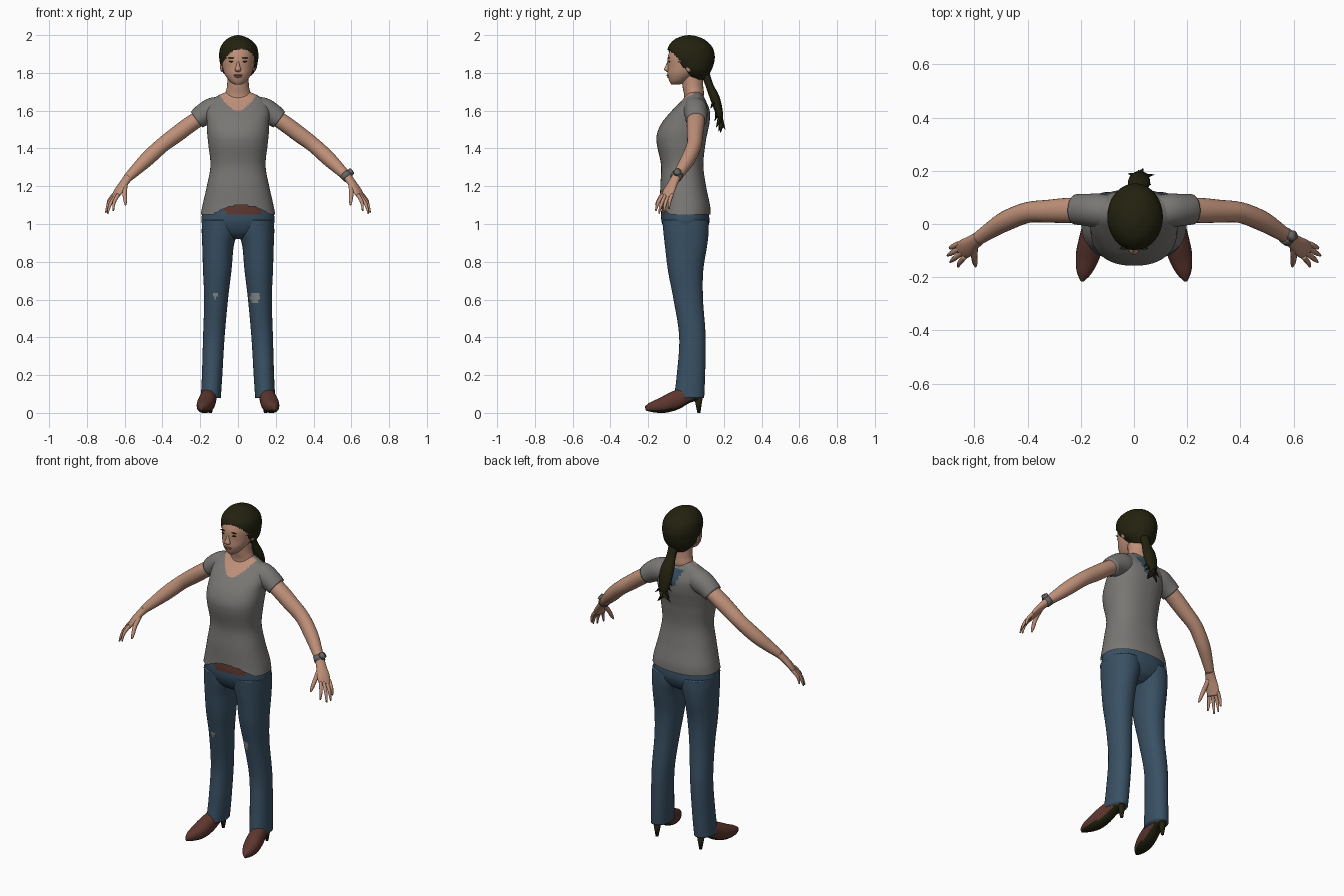
import bpy, bmesh, math, random
from mathutils import Vector, Matrix

random.seed(4)
cube = bpy.data.objects.get("Cube")
if cube:
    bpy.data.objects.remove(cube)


def material(name, rgb):
    m = bpy.data.materials.new(name)
    m.use_nodes = True
    m.diffuse_color = (*rgb, 1)
    m.node_tree.nodes["Principled BSDF"].inputs["Base Color"].default_value = (*rgb, 1)
    return m


SKIN = material("skin", (0.52, 0.28, 0.19))
GREY = material("shirt_grey", (0.19, 0.185, 0.175))
DENIM = material("denim_blue", (0.04, 0.08, 0.125))
LEATHER = material("brown_leather", (0.11, 0.037, 0.028))
HAIR = material("dark_hair", (0.017, 0.016, 0.005))
FRAYED = material("frayed_denim", (0.24, 0.26, 0.27))
LIPS = material("lips", (0.33, 0.13, 0.1))
STEEL = material("watch_grey", (0.13, 0.13, 0.125))


def finish(bm, name, mats, rule=None, drop=None):
    """Colour faces by rule, remove dropped faces and make the object."""
    bmesh.ops.recalc_face_normals(bm, faces=bm.faces)
    bm.normal_update()
    for f in bm.faces:
        f.smooth = True
        if rule:
            f.material_index = rule(f.calc_center_median(), f.normal)
    if drop:
        gone = [f for f in bm.faces if drop(f.calc_center_median())]
        bmesh.ops.delete(bm, geom=gone, context='FACES')
    mesh = bpy.data.meshes.new(name)
    bm.to_mesh(mesh)
    bm.free()
    for m in mats:
        mesh.materials.append(m)
    ob = bpy.data.objects.new(name, mesh)
    bpy.context.collection.objects.link(ob)
    return ob


def resample(pts, steps):
    """Smooth curve through stations of position and two radii."""
    out = []
    for i in range(len(pts) - 1):
        p0, p1, p2, p3 = (pts[max(i - 1, 0)], pts[i], pts[i + 1],
                          pts[min(i + 2, len(pts) - 1)])
        for s in range(steps):
            t = s / steps
            out.append([b + t * ((c - a) + t * ((2 * a - 5 * b + 4 * c - d)
                        + t * (3 * b - a - 3 * c + d))) / 2
                        for a, b, c, d in zip(p0, p1, p2, p3)])
    return out + [list(pts[-1])]


def loft(name, stations, mats, side=1, sides=24, steps=4, along=False, power=2,
         rule=None, drop=None, caps=True):
    """Skin of oval rings, level or square to the path."""
    st = resample([(x * side, y, z, a, b) for x, y, z, a, b in stations], steps)
    bm, rings = bmesh.new(), []
    for i, (x, y, z, a, b) in enumerate(st):
        u, v = Vector((1, 0, 0)), Vector((0, 1, 0))
        if along:
            t = Vector(st[min(i + 1, len(st) - 1)][:3]) - Vector(st[max(i - 1, 0)][:3])
            u = t.cross(Vector((0, 0, 1))).normalized()
            v = u.cross(t).normalized()
        ring = []
        for k in range(sides):
            w = 2 * math.pi * k / sides
            c, s = math.cos(w), math.sin(w)
            p = Vector((x, y, z))
            p += u * max(a, .001) * math.copysign(abs(c) ** (2 / power), c)
            p += v * max(b, .001) * math.copysign(abs(s) ** (2 / power), s)
            p.z = max(p.z, 0)
            ring.append(bm.verts.new(p))
        rings.append(ring)
    for r, q in zip(rings, rings[1:]):
        for k in range(sides):
            n = (k + 1) % sides
            bm.faces.new((r[k], r[n], q[n], q[k]))
    if caps:
        bm.faces.new(rings[0])
        bm.faces.new(rings[-1])
    return finish(bm, name, mats, rule, drop)


def blob(name, pos, size, mat):
    bm = bmesh.new()
    bmesh.ops.create_uvsphere(bm, u_segments=16, v_segments=10, radius=1)
    bm.transform(Matrix.Translation(pos) @ Matrix.Diagonal((*size, 1)))
    return finish(bm, name, [mat])


def cone(name, start, end, r1, r2, mat, sides=12):
    a, d = Vector(start), Vector(end) - Vector(start)
    bm = bmesh.new()
    bmesh.ops.create_cone(bm, cap_ends=True, segments=sides, radius1=r1, radius2=r2,
                          depth=d.length)
    bm.transform(Matrix.Translation(a + d / 2) @ d.to_track_quat('Z', 'Y').to_matrix().to_4x4())
    return finish(bm, name, [mat])


# Shirt body: scooped neckline, arched front hem, blue print at the nape
def shirt_colour(c, n):
    if c.z > 1.6 + 9 * c.x ** 2 and c.y < 0.04:
        return 1
    if c.y > 0.05 and 1.56 < c.z < 1.665 and abs(c.x - 0.01) < 0.5 * (c.z - 1.535):
        return 2
    return 0


loft("shirt", [(0, -.005, 1.05, .197, .135), (0, -.005, 1.1, .188, .132),
               (0, -.015, 1.2, .165, .121), (0, -.02, 1.31, .146, .112),
               (0, -.026, 1.42, .157, .128), (0, -.02, 1.48, .163, .133),
               (0, 0, 1.54, .165, .125), (0, .025, 1.6, .168, .1),
               (0, .04, 1.65, .148, .066), (0, .045, 1.68, .105, .046),
               (0, .045, 1.7, .06, .035)],
     [GREY, SKIN, DENIM], sides=80, steps=10, power=2.3, caps=False, rule=shirt_colour,
     drop=lambda c: c.y < 0 and c.z < 1.1 - 2.2 * (c.x - 0.02) ** 2)

# Neck and head
loft("neck", [(0, .03, 1.62, .07, .045), (0, .042, 1.68, .07, .052),
              (0, .036, 1.73, .058, .055), (0, .03, 1.81, .056, .056)], [SKIN])
loft("head", [(0, -.055, 1.738, .018, .022), (0, -.042, 1.755, .044, .046),
              (0, -.02, 1.79, .069, .078), (0, 0, 1.83, .082, .097),
              (0, .012, 1.88, .088, .109), (0, .02, 1.92, .086, .105),
              (0, .02, 1.96, .07, .085), (0, .02, 1.985, .02, .02)],
     [SKIN], sides=40, steps=6)
loft("nose", [(0, -.088, 1.868, .006, .008), (0, -.095, 1.84, .009, .012),
              (0, -.1, 1.817, .017, .016), (0, -.094, 1.806, .01, .008)], [SKIN], sides=16)
blob("upper_lip", (0, -.095, 1.787, ), (.023, .009, .005), LIPS)
blob("lower_lip", (0, -.092, 1.779), (.019, .009, .005), LIPS)
for s, word in ((1, "left"), (-1, "right")):
    blob(word + "_eye", (.034 * s, -.088, 1.86), (.014, .006, .004), HAIR)
    blob(word + "_eyebrow", (.036 * s, -.091, 1.879), (.018, .005, .003), HAIR)
    blob(word + "_ear", (.086 * s, .015, 1.835), (.009, .018, .03), SKIN)

# Hair cap with the face left open
loft("hair_cap", [(0, .06, 1.765, .045, .045), (.003, .045, 1.81, .088, .088),
                  (.004, .031, 1.86, .101, .119), (.004, .026, 1.9, .104, .125),
                  (.004, .022, 1.94, .095, .115), (.002, .018, 1.975, .066, .082),
                  (0, .018, 1.994, .03, .038), (0, .018, 2, .003, .003)],
     [HAIR], sides=64, steps=10,
     drop=lambda c: c.y < .02 - (c.z - 1.79) * .87 + .15 * c.x * (c.z > 1.86))

# Ponytail with loose locks
tail = [(.01, .1, 1.8, .03, .025), (.014, .122, 1.74, .028, .022),
        (.018, .148, 1.68, .04, .027), (.02, .167, 1.62, .04, .024),
        (.02, .182, 1.56, .026, .015), (.02, .19, 1.52, .005, .004)]
loft("ponytail", tail, [HAIR], sides=16)
for i, (x, y, z, a, b) in enumerate(resample(tail[2:], 5)[:-2]):
    w = i * 2.4
    out = Vector((math.cos(w) * random.uniform(.04, .065), math.sin(w) * .025, -.05))
    cone("hair_lock", (x, y, z), Vector((x, y, z)) + out, .016, .001, HAIR, 6)


# Jeans: hips with a belt at the front, legs with worn knees
loft("jeans_hips", [(0, -.005, 1.12, .175, .121), (0, -.005, 1.05, .191, .127),
                    (0, -.002, 1, .19, .124), (0, 0, .95, .15, .1),
                    (0, 0, .92, .05, .06)], [DENIM, LEATHER], sides=64, steps=8, power=2.2,
     rule=lambda c, n: int(c.y < 0 and c.z > 1.05 and -.07 < c.x < .125))


def knee_colour(c, n):
    big = ((c.x - .09) / .03) ** 2 + ((c.z - .61) / .024) ** 2 < 1
    small = ((c.x + .12) / .012) ** 2 + ((c.z - .62) / .016) ** 2 < 1
    return int(c.y < 0 and (big or small))


def shoe_colour(c, n):
    return int(n.z < -.55)


for s, word in ((1, "left"), (-1, "right")):
    loft(word + "_jeans_leg",
         [(.096, -.003, 1.02, .094, .122), (.097, 0, .96, .095, .12),
          (.106, 0, .88, .083, .111), (.11, -.002, .75, .075, .093),
          (.116, .012, .6, .063, .078), (.128, .034, .4, .057, .07),
          (.137, .026, .2, .054, .075), (.144, .016, .08, .053, .08)],
         [DENIM, FRAYED], s, sides=48, steps=10, power=2.15, rule=knee_colour)

    # Pointed shoe, dark sole and thin heel
    loft(word + "_shoe",
         [(.195, -.214, .024, .006, .012), (.188, -.18, .031, .029, .028),
          (.174, -.12, .042, .045, .043), (.162, -.06, .065, .045, .05),
          (.152, 0, .092, .04, .044), (.146, .05, .1, .035, .037),
          (.143, .085, .1, .022, .028)],
         [LEATHER, HAIR], s, along=True, power=2.2, rule=shoe_colour)
    cone(word + "_shoe_heel", (.145 * s, .066, .085), (.145 * s, .068, 0), .023, .008, HAIR)

    # Sleeve and arm
    loft(word + "_sleeve",
         [(.07, .043, 1.61, .058, .06), (.13, .05, 1.603, .064, .067),
          (.18, .053, 1.58, .06, .06), (.218, .055, 1.553, .057, .052)],
         [GREY], s, along=True, sides=32)
    loft(word + "_arm",
         [(.16, .055, 1.59, .045, .042), (.25, .051, 1.53, .047, .043),
          (.32, .048, 1.478, .043, .043), (.4, .043, 1.418, .039, .04),
          (.48, .012, 1.345, .038, .039), (.54, -.024, 1.287, .031, .031),
          (.585, -.055, 1.243, .025, .023)], [SKIN], s, along=True)

    # Hand with four fingers and a thumb
    loft(word + "_palm",
         [(.575, -.048, 1.255, .025, .023), (.605, -.07, 1.215, .029, .019),
          (.632, -.09, 1.175, .036, .016), (.653, -.104, 1.14, .033, .011)],
         [SKIN], s, along=True)
    tips = {"index": (.66, -.16, 1.07), "middle": (.69, -.143, 1.055),
            "ring": (.7, -.118, 1.06), "little": (.692, -.09, 1.08)}
    for i, (finger, tip) in enumerate(tips.items()):
        base = Vector((.635 + .008 * i, -.122 + .016 * i, 1.155))
        mid = base.lerp(Vector(tip), .55) + Vector((.007, -.004, .006))
        loft(word + "_" + finger + "_finger",
             [(*base, .01, .01), (*mid, .009, .009), (*tip, .004, .004)],
             [SKIN], s, along=True, sides=10)
    loft(word + "_thumb",
         [(.598, -.078, 1.21, .014, .014), (.6, -.12, 1.165, .012, .012),
          (.597, -.145, 1.125, .01, .01), (.595, -.16, 1.1, .004, .004)],
         [SKIN], s, along=True, sides=10)

# Wristwatch on the left wrist
loft("watch_strap", [(.567, -.043, 1.263, .031, .03), (.584, -.055, 1.245, .031, .029)],
     [STEEL], along=True, steps=2)
cone("watch_face", (.588, -.047, 1.268), (.603, -.042, 1.281), .021, .018, STEEL, 16)
